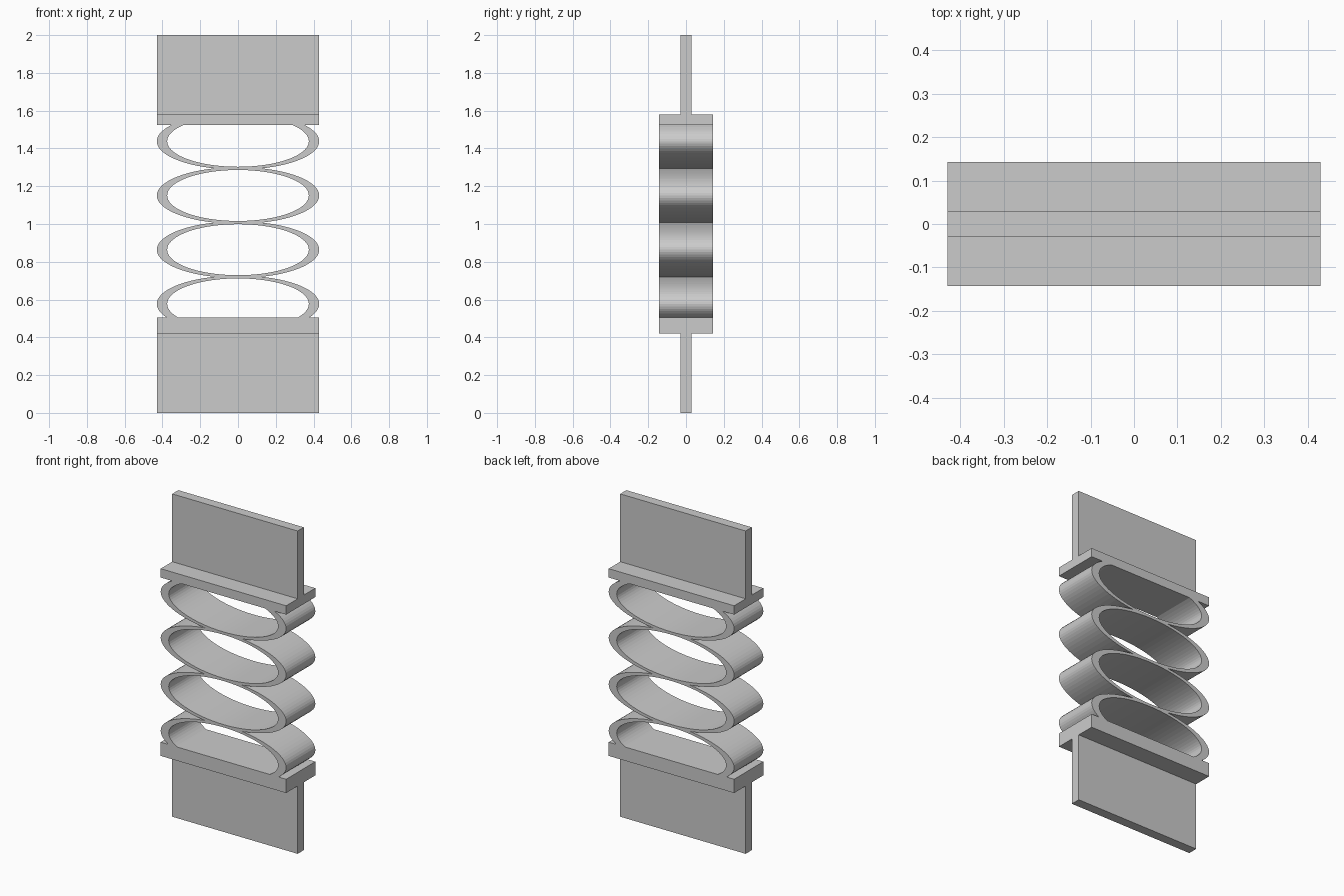
import bpy, bmesh, math

old = bpy.data.objects.get("Cube")
if old:
    bpy.data.objects.remove(old, do_unlink=True)

grey = bpy.data.materials.new("light_grey")
grey.use_nodes = True
colour = (0.6, 0.6, 0.6, 1)
grey.diffuse_color = colour
grey.node_tree.nodes["Principled BSDF"].inputs["Base Color"].default_value = colour

HALF_W, HALF_D = 0.43, 0.143      # shared half width and half depth
FLANGE_LOW, FLANGE_HIGH = 0.505, 1.525


def add_object(name, bm):
    bmesh.ops.recalc_face_normals(bm, faces=bm.faces)
    mesh = bpy.data.meshes.new(name)
    bm.to_mesh(mesh)
    bm.free()
    mesh.materials.append(grey)
    obj = bpy.data.objects.new(name, mesh)
    bpy.context.collection.objects.link(obj)


def end_mount(name, profile):
    """T-shaped section (y, z) extruded across the width."""
    bm = bmesh.new()
    face = bm.faces.new([bm.verts.new((-HALF_W, y, z)) for y, z in profile])
    ext = bmesh.ops.extrude_face_region(bm, geom=[face])
    verts = [v for v in ext["geom"] if isinstance(v, bmesh.types.BMVert)]
    bmesh.ops.translate(bm, verts=verts, vec=(2 * HALF_W, 0, 0))
    add_object(name, bm)


def tee(tip, shoulder, inner, t=0.03):
    half = [(t, tip), (t, shoulder), (HALF_D, shoulder), (HALF_D, inner)]
    return half + [(-y, z) for y, z in reversed(half)]


def spring_ring(name, cz, segments=72):
    """Elliptical band, trimmed where it meets the flanges."""
    bm = bmesh.new()
    loops = []
    for rx, rz, y in ((HALF_W, 0.15, -HALF_D), (HALF_W, 0.15, HALF_D),
                      (0.375, 0.135, HALF_D), (0.375, 0.135, -HALF_D)):
        angles = [2 * math.pi * i / segments for i in range(segments)]
        loops.append([bm.verts.new((rx * math.cos(a), y, cz + rz * math.sin(a)))
                      for a in angles])
    for k in range(4):
        a, b = loops[k], loops[(k + 1) % 4]
        for i in range(segments):
            j = (i + 1) % segments
            bm.faces.new((a[i], a[j], b[j], b[i]))
    bmesh.ops.recalc_face_normals(bm, faces=bm.faces)
    for z, side in ((FLANGE_LOW, -1), (FLANGE_HIGH, 1)):
        bmesh.ops.bisect_plane(bm, geom=bm.verts[:] + bm.edges[:] + bm.faces[:],
                               plane_co=(0, 0, z), plane_no=(0, 0, side),
                               clear_outer=True)
    add_object(name, bm)


# Mounting plates with flanges
end_mount("lower_mount", tee(0, 0.42, FLANGE_LOW))
end_mount("upper_mount", tee(2, 1.58, FLANGE_HIGH))

# Stack of four elliptical spring rings
for n in range(4):
    spring_ring(f"spring_ring_{n + 1}", 0.577 + 0.287 * n)
